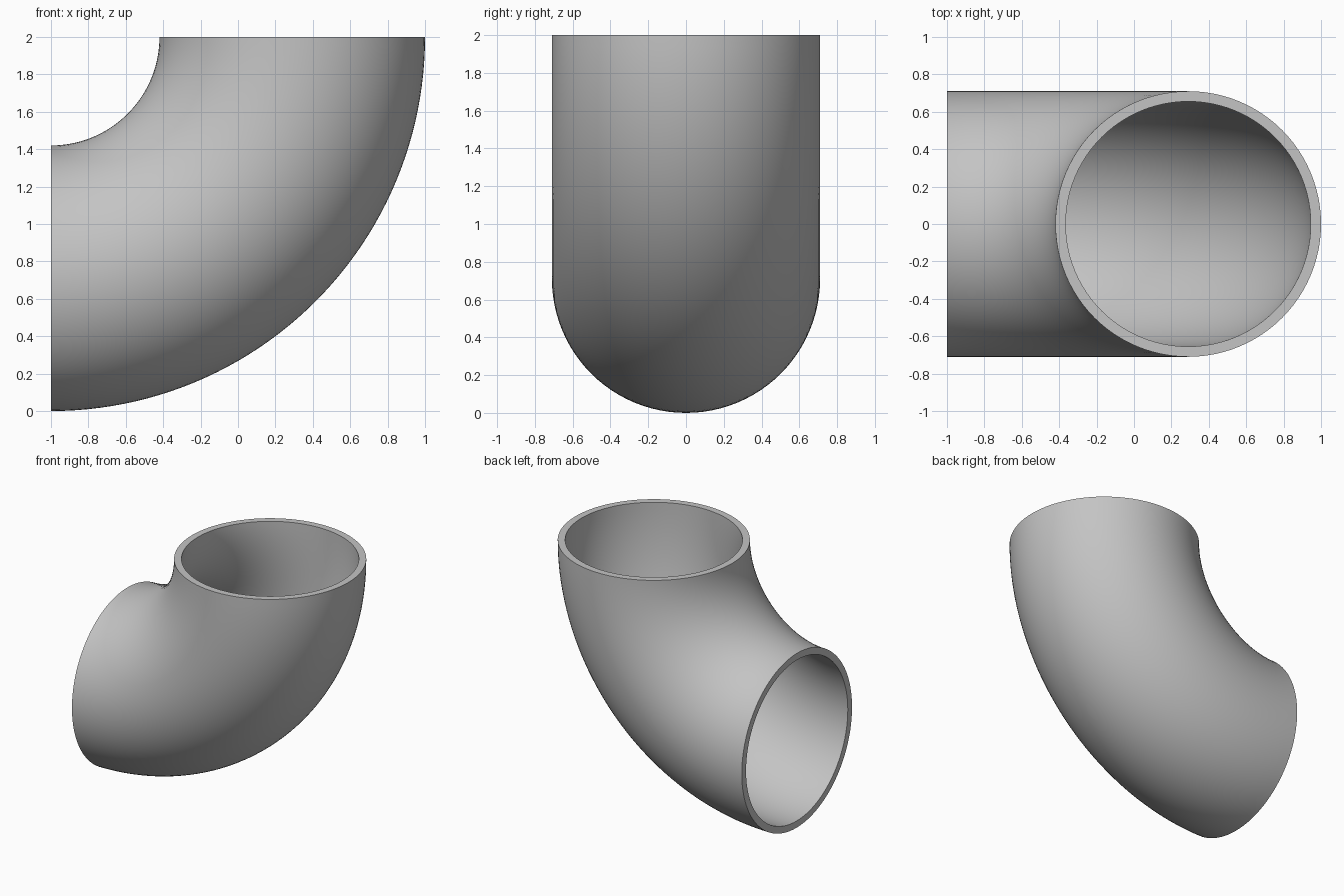
import bpy
import bmesh
from math import sin, cos, pi

cube = bpy.data.objects.get("Cube")
if cube:
    bpy.data.objects.remove(cube, do_unlink=True)

BEND_RADIUS = 1.29
OUTER, INNER = 0.71, 0.655
SIDES, STEPS = 96, 48

grey = bpy.data.materials.new("pipe grey")
grey.use_nodes = True
color = (0.55, 0.55, 0.55, 1)
grey.diffuse_color = color
grey.node_tree.nodes["Principled BSDF"].inputs["Base Color"].default_value = color

bm = bmesh.new()


def ring(radius, bend):
    """Circle of the pipe wall at one angle along the quarter bend."""
    verts = []
    for i in range(SIDES):
        a = 2 * pi * i / SIDES
        reach = BEND_RADIUS + radius * cos(a)
        verts.append(bm.verts.new((-1 + reach * sin(bend), radius * sin(a), 2 - reach * cos(bend))))
    return verts


def join(a, b):
    """Band of quads between two rings."""
    for i in range(SIDES):
        j = (i + 1) % SIDES
        bm.faces.new((a[i], a[j], b[j], b[i]))


# Outer and inner walls swept through the bend
bends = [pi / 2 * s / STEPS for s in range(STEPS + 1)]
walls = [[ring(r, t) for t in bends] for r in (OUTER, INNER)]
for wall in walls:
    for a, b in zip(wall, wall[1:]):
        join(a, b)

# Flat rims at both open ends
for end in (0, -1):
    join(walls[0][end], walls[1][end])

bmesh.ops.recalc_face_normals(bm, faces=bm.faces)
mesh = bpy.data.meshes.new("pipe_elbow")
bm.to_mesh(mesh)
bm.free()
mesh.materials.append(grey)

elbow = bpy.data.objects.new("pipe_elbow", mesh)
bpy.context.collection.objects.link(elbow)
bpy.ops.object.select_all(action="DESELECT")
elbow.select_set(True)
bpy.context.view_layer.objects.active = elbow
bpy.ops.object.shade_smooth_by_angle()
